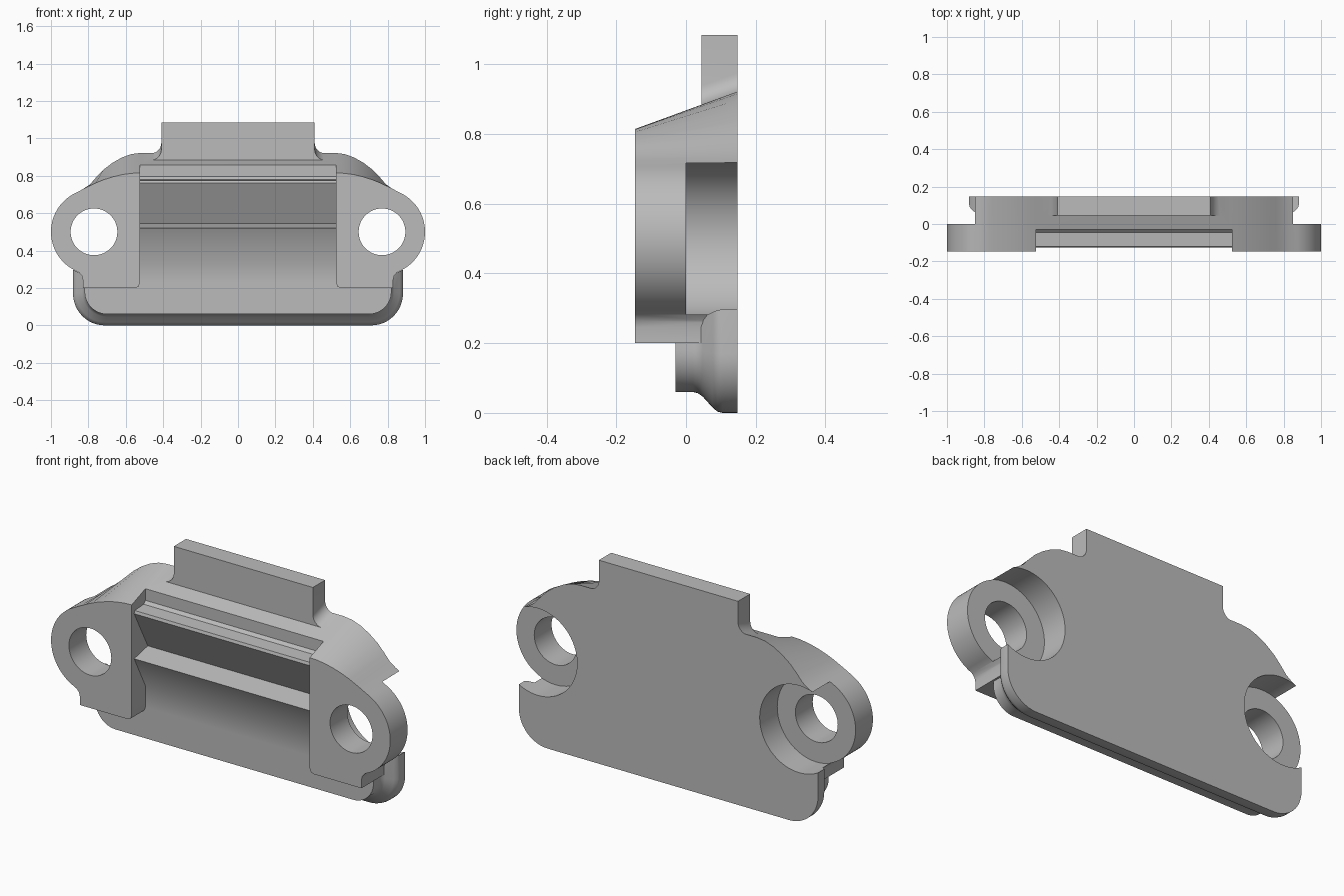
import bpy, bmesh
from math import sin, cos, radians
from mathutils import Matrix

if "Cube" in bpy.data.objects:
    bpy.data.objects.remove(bpy.data.objects["Cube"])

grey = bpy.data.materials.new("plain grey")
grey.use_nodes = True
grey.diffuse_color = (0.5, 0.5, 0.5, 1)
grey.node_tree.nodes["Principled BSDF"].inputs["Base Color"].default_value = (0.5, 0.5, 0.5, 1)

FRONT, BACK = -0.146, 0.148
EAR_X, EAR_Z, EAR_R = 0.77, 0.5, 0.23


def arc(cx, cz, r, start, end, steps):
    angles = [radians(start + (end - start) * i / steps) for i in range(steps + 1)]
    return [(cx + r * cos(a), cz + r * sin(a)) for a in angles]


def mirrored(half):
    return half + [(-x, z) for x, z in reversed(half)]


def make(name, bm):
    bmesh.ops.recalc_face_normals(bm, faces=bm.faces[:])
    mesh = bpy.data.meshes.new(name)
    bm.to_mesh(mesh)
    bm.free()
    mesh.materials.append(grey)
    obj = bpy.data.objects.new(name, mesh)
    bpy.context.collection.objects.link(obj)
    return obj


def loft(name, rings):
    """Skin a list of closed 3D rings and cap both ends."""
    bm = bmesh.new()
    loops = [[bm.verts.new(p) for p in ring] for ring in rings]
    for a, b in zip(loops, loops[1:]):
        for i in range(len(a)):
            j = (i + 1) % len(a)
            bm.faces.new((a[i], a[j], b[j], b[i]))
    bm.faces.new(loops[0])
    bm.faces.new(loops[-1])
    return make(name, bm)


def at_y(y, outline):
    return [(x, y, z) for x, z in outline]


def combine(target, tool, operation):
    mod = target.modifiers.new(operation, 'BOOLEAN')
    mod.operation, mod.object, mod.solver = operation, tool, 'EXACT'
    bpy.context.view_layer.objects.active = target
    bpy.ops.object.modifier_apply(modifier=mod.name)
    bpy.data.objects.remove(tool)


# Main body: ears with straight sides, shoulders that slope up to the back
front_shoulder = [(0.52, 0.815), (0.57, 0.813), (0.62, 0.806), (0.67, 0.794),
                  (0.72, 0.778), (0.76, 0.762), (0.8, 0.743), (0.83, 0.728)]
back_shoulder = [(0.52, 0.922), (0.57, 0.916), (0.62, 0.898), (0.67, 0.87),
                 (0.72, 0.832), (0.76, 0.79), (0.79, 0.755), (0.825, 0.73)]
ear = arc(EAR_X, EAR_Z, EAR_R, 64, -62, 30)
ear += [(0.85, 0.283), (0.835, 0.265), (0.83, 0.245), (0.83, 0.2), (0.55, 0.2),
        (0.532, 0.207), (0.525, 0.225)]
body = loft("terminal_body", [at_y(FRONT, mirrored(front_shoulder + ear)),
                              at_y(BACK, mirrored(back_shoulder + ear))])

# Recess with two sawtooth ridges across the front
recess_profile = [(-0.2, 0.1), (-0.03, 0.1), (-0.03, 0.34), (-0.125, 0.52),
                  (-0.01, 0.545), (-0.125, 0.76), (-0.12, 0.775), (-0.045, 0.78),
                  (-0.03, 0.795), (-0.03, 0.95), (-0.2, 0.95)]
recess = loft("recess_cutter", [[(x, y, z) for y, z in recess_profile]
                                for x in (-0.525, 0.525)])
combine(body, recess, 'DIFFERENCE')


# Lower plate: rounded corners, flaring out to a flange at the back
def plate_ring(y, flare):
    half_width, bottom, r = 0.82 + 0.062 * flare, 0.06 * (1 - flare), 0.12 + 0.05 * flare
    half = [(half_width, 0.5)] + arc(half_width - r, bottom + r, r, 0, -90, 12)
    return at_y(y, mirrored(half))


flares = [(-0.03, 0), (0.02, 0), (0.034, 0.06), (0.048, 0.22), (0.075, 0.72),
          (0.09, 0.94), (0.105, 1), (BACK, 1)]
combine(body, loft("lower_plate", [plate_ring(y, f) for y, f in flares]), 'UNION')


# Upright tab with flared feet that follow the sloping top
def tab_ring(y, drop):
    foot = [(x, z - drop) for x, z in arc(0.465, 0.975, 0.055, 180, 270, 8)]
    return at_y(y, mirrored([(0.41, 1.085)] + foot + [(0.5, 0.85 - drop)]))


combine(body, loft("tab", [tab_ring(0.045, 0.036), tab_ring(BACK, 0)]), 'UNION')

# Round pockets behind the ears and bolt holes through them
for side in (-1, 1):
    for radius, start, segments in ((EAR_R + 0.002, 0, 64), (0.125, -0.3, 48)):
        bm = bmesh.new()
        depth = 0.3 - start
        place = Matrix.Translation((side * EAR_X, start + depth / 2, EAR_Z))
        bmesh.ops.create_cone(bm, cap_ends=True, segments=segments, radius1=radius,
                              radius2=radius, depth=depth,
                              matrix=place @ Matrix.Rotation(radians(90), 4, 'X'))
        combine(body, make("round_cutter", bm), 'DIFFERENCE')

# Smooth curves, keep the edges sharp
bpy.ops.object.select_all(action='DESELECT')
body.select_set(True)
bpy.context.view_layer.objects.active = body
bpy.ops.object.shade_smooth_by_angle(angle=radians(30))
